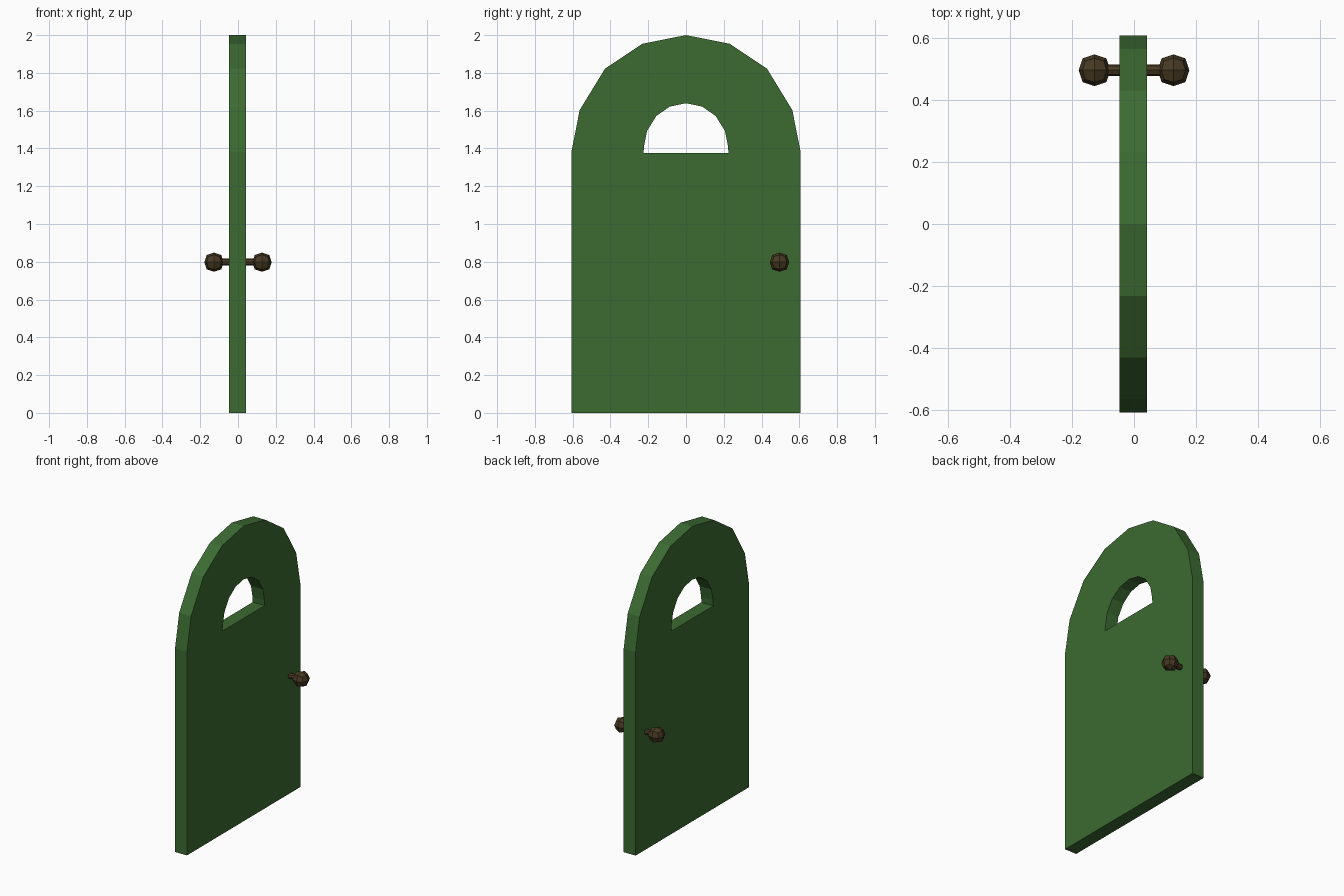
import bpy, bmesh, math
from mathutils import Matrix, Vector

if "Cube" in bpy.data.objects:
    bpy.data.objects.remove(bpy.data.objects["Cube"])


def material(name, rgb):
    m = bpy.data.materials.new(name)
    m.diffuse_color = (*rgb, 1.0)
    m.use_nodes = True
    m.node_tree.nodes["Principled BSDF"].inputs["Base Color"].default_value = m.diffuse_color
    return m


GREEN = material("green paint", (0.045, 0.147, 0.032))
BRONZE = material("dark bronze", (0.062, 0.041, 0.016))


def finish(name, bm, mat):
    bmesh.ops.recalc_face_normals(bm, faces=bm.faces)
    mesh = bpy.data.meshes.new(name)
    bm.to_mesh(mesh)
    bm.free()
    mesh.materials.append(mat)
    obj = bpy.data.objects.new(name, mesh)
    bpy.context.collection.objects.link(obj)
    return obj


def mirrored(half, top):
    # left half from bottom to top, apex, then right half back down
    return [(-y, z) for y, z in half] + [top] + list(reversed(half))


# Door slab: arched outline with an arched window opening
X0, X1 = -0.047, 0.042
outline = mirrored([(0.607, 0), (0.607, 1.38), (0.563, 1.603),
                    (0.429, 1.822), (0.232, 1.954)], (0, 2.0))
window = mirrored([(0.225, 1.375), (0.222, 1.413), (0.206, 1.493),
                   (0.157, 1.572), (0.085, 1.622)], (0, 1.639))
bm = bmesh.new()
edges = []
for loop in (outline, window):
    vs = [bm.verts.new((X0, y, z)) for y, z in loop]
    edges += [bm.edges.new((vs[i - 1], vs[i])) for i in range(len(vs))]
bmesh.ops.triangle_fill(bm, edges=edges, use_beauty=True)
ext = bmesh.ops.extrude_face_region(bm, geom=bm.faces[:])
bmesh.ops.translate(bm, vec=(X1 - X0, 0, 0),
                    verts=[g for g in ext["geom"] if isinstance(g, bmesh.types.BMVert)])
finish("door_panel", bm, GREEN)

# Spindle through the door
KY, KZ = 0.495, 0.798
bm = bmesh.new()
bmesh.ops.create_cone(bm, cap_ends=True, segments=8, radius1=0.019, radius2=0.019,
                      depth=0.2, matrix=Matrix.Translation((0, KY, KZ))
                      @ Matrix.Rotation(math.pi / 2, 4, 'Y'))
finish("knob_spindle", bm, BRONZE)

# Faceted knobs: once-subdivided cubes pulled into a ball
for name, x in (("left_knob", -0.127), ("right_knob", 0.127)):
    bm = bmesh.new()
    bmesh.ops.create_cube(bm, size=2)
    bmesh.ops.subdivide_edges(bm, edges=bm.edges[:], cuts=1, use_grid_fill=True)
    scale = {1: 1.0, 2: 0.75, 3: 0.58}
    for v in bm.verts:
        n = sum(abs(c) > 0.5 for c in v.co)
        v.co = v.co * scale[n] * 0.051 + Vector((x, KY, KZ))
    finish(name, bm, BRONZE)
